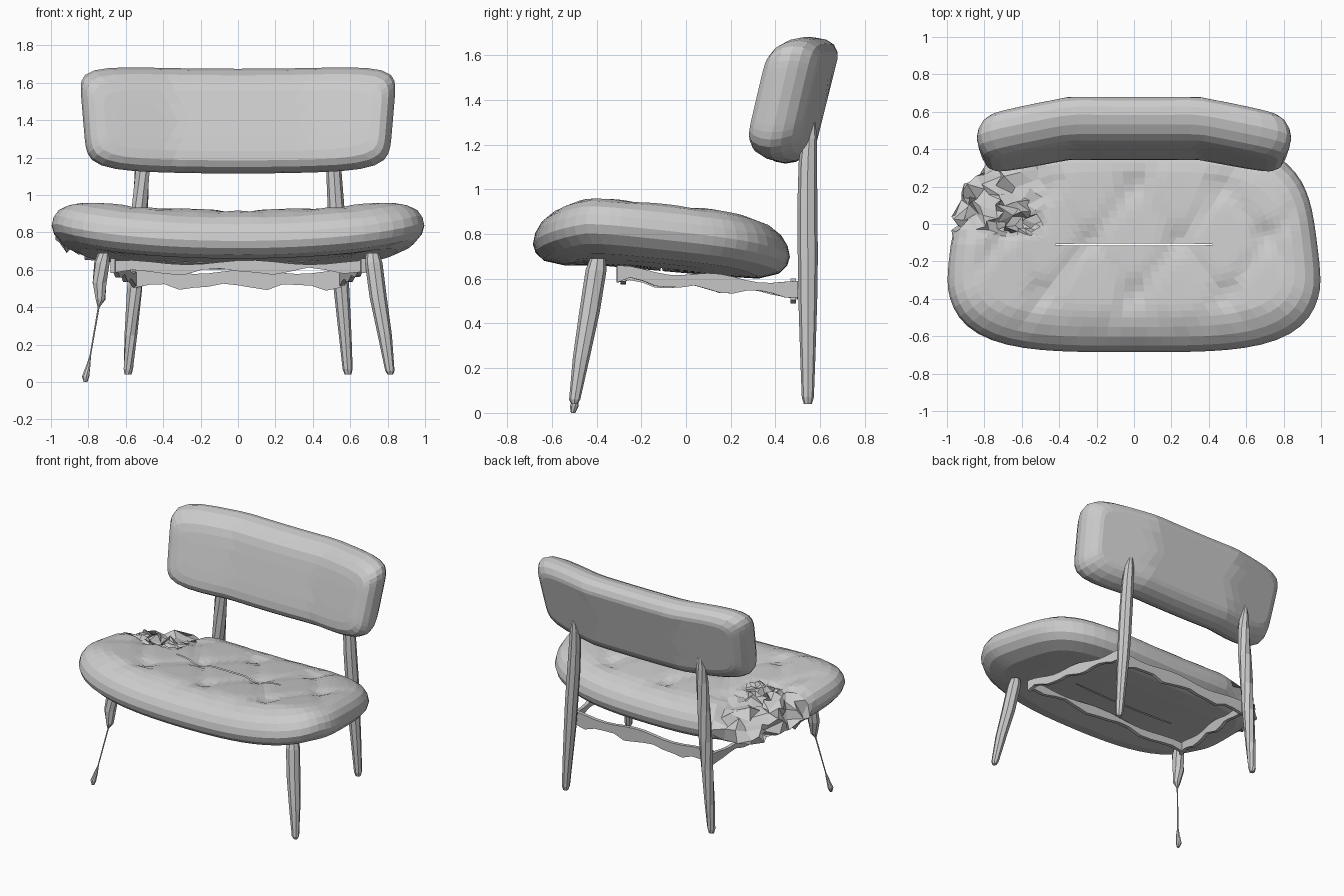
import bpy, bmesh, math, random
from mathutils import Vector

if "Cube" in bpy.data.objects:
    bpy.data.objects.remove(bpy.data.objects["Cube"])

random.seed(4)


def add_mesh(name, bm):
    bmesh.ops.remove_doubles(bm, verts=bm.verts, dist=0.0005)
    bmesh.ops.recalc_face_normals(bm, faces=bm.faces)
    me = bpy.data.meshes.new(name)
    bm.to_mesh(me)
    bm.free()
    ob = bpy.data.objects.new(name, me)
    bpy.context.collection.objects.link(ob)
    return ob


def loft(name, rings, caps=False):
    bm = bmesh.new()
    rows = [[bm.verts.new(p) for p in r] for r in rings]
    n = len(rows[0])
    for a, b in zip(rows, rows[1:]):
        for i in range(n):
            j = (i + 1) % n
            bm.faces.new((a[i], a[j], b[j], b[i]))
    if caps:
        bm.faces.new(rows[0])
        bm.faces.new(rows[-1])
    return add_mesh(name, bm)


def outline(a, b, power, count):
    """Rounded rectangle with half sizes a, b."""
    pts = []
    for i in range(count):
        t = 2 * math.pi * i / count
        c, s = math.cos(t), math.sin(t)
        r = (abs(c) ** power + abs(s) ** power) ** (-1 / power)
        pts.append((a * r * c, b * r * s))
    return pts


def cushion(name, a, b, power, count, profile, place):
    """Rings of (inset, depth), mapped to space by place(u, v, depth, inset)."""
    rings = [[place(u, v, d, inset) for u, v in outline(a - inset, b - inset, power, count)]
             for inset, d in profile]
    return loft(name, rings)


# Seat: tufted, tilted back, sides curling up, crumpled back left corner
buttons = [(0, 0.2), (0.46, 0.2), (-0.46, 0.2), (-0.23, -0.09), (0.23, -0.09), (0.7, -0.06),
           (-0.7, -0.06), (-0.5, -0.37), (0, -0.37), (0.5, -0.37)]


def tuft(x, y):
    dip = sum(0.022 * math.exp(-((x - bx) ** 2 + (y - by) ** 2) / 0.004) for bx, by in buttons)
    p, q = x / 0.48 + (y - 0.2) / 0.58, x / 0.48 - (y - 0.2) / 0.58
    crease = max(math.exp(-((k - round(k)) / 0.12) ** 2) for k in (p, q))
    return dip + 0.01 * crease


def place_seat(u, v, d, inset):
    x, y = u * 1.005, v - 0.11
    x *= 1 - 0.14 * max(0, y + 0.35) ** 1.2
    z = 0.74 + 0.07 * x * x - 0.09 * y + d
    z -= 0.2 * max(0, -0.45 - y)  # front edge rolls down
    if d > 0.1:
        z -= tuft(x, y) * min(1, inset / 0.22)
    if x < -0.45 and y > -0.08 and d > -0.06:
        k = min(1, (-0.45 - x) / 0.15) * min(1, (y + 0.08) / 0.1)
        x += k * random.uniform(-0.03, 0.05)
        y += k * random.uniform(-0.05, 0.01)
        z += k * (random.uniform(-0.05, 0.03) - 0.03)
    return x, y, z


seat_profile = [(0.57, -0.115), (0.3, -0.115), (0.14, -0.11), (0.05, -0.08), (0.012, -0.04), (0, 0.0),
                (0.01, 0.045), (0.035, 0.085), (0.08, 0.118), (0.135, 0.136)]
seat_profile += [(0.185 + 0.035 * i, 0.143) for i in range(12)]
cushion("seat", 1.0, 0.575, 3.7, 80, seat_profile, place_seat)


# Backrest: leaning pad with its outer thirds bent forward
def place_back(u, v, d, inset):
    z = 1.395 + v + 0.03 * u * u
    x = u * (1 + 0.1 * (z - 1.6))
    y = 0.515 + d + 0.25 * (z - 1.4) - 0.2 * max(0, abs(x) - 0.35)
    return x, y, z


back_profile = [(0.28, -0.13), (0.19, -0.13), (0.12, -0.128), (0.07, -0.12), (0.035, -0.095), (0.01, -0.05),
                (0, 0.0), (0.008, 0.045), (0.03, 0.085), (0.065, 0.11), (0.09, 0.117), (0.16, 0.117), (0.28, 0.117)]
cushion("backrest", 0.845, 0.28, 7, 72, back_profile, place_back)


# Legs: tapered eight sided rods along (x, y, z, radius) points
def leg(name, path, twist=0.0, sides=8):
    rings = []
    for k, (x, y, z, r) in enumerate(path):
        rings.append([(x + r * math.cos(t), y + r * math.sin(t), z) for t in
                      (2 * math.pi * i / sides + twist * k for i in range(sides))])
    return loft(name, rings, caps=True)


leg("front_leg_right", [(0.815, -0.5, 0.04, 0.014), (0.812, -0.498, 0.06, 0.025), (0.785, -0.468, 0.25, 0.038),
                        (0.75, -0.432, 0.45, 0.046), (0.725, -0.402, 0.64, 0.047), (0.72, -0.395, 0.69, 0.035)])
# Broken front leg: a stub, a thin strand and a foot scrap
leg("front_leg_left", [(-0.815, -0.505, 0.0, 0.01), (-0.815, -0.5, 0.03, 0.02), (-0.8, -0.49, 0.09, 0.012),
                       (-0.79, -0.48, 0.14, 0.004), (-0.745, -0.43, 0.4, 0.005), (-0.735, -0.425, 0.44, 0.026),
                       (-0.74, -0.415, 0.53, 0.04), (-0.727, -0.402, 0.64, 0.042), (-0.72, -0.395, 0.69, 0.03)], 0.2)
for side, s in (("right", 1), ("left", -1)):
    leg("back_leg_" + side,
        [(s * 0.588, 0.545, 0.04, 0.018), (s * 0.586, 0.545, 0.07, 0.027), (s * 0.573, 0.545, 0.25, 0.034),
         (s * 0.553, 0.545, 0.5, 0.042), (s * 0.54, 0.545, 0.7, 0.045), (s * 0.525, 0.543, 0.92, 0.045),
         (s * 0.513, 0.545, 1.12, 0.041), (s * 0.507, 0.552, 1.23, 0.034), (s * 0.505, 0.565, 1.3, 0.015)],
        0.35 if s < 0 else 0.0)


# Under-seat frame: thin rails with ragged edges
def rail(name, start, end, height, steps=14):
    a, b = Vector(start), Vector(end)
    bm = bmesh.new()
    rows = []
    for i in range(steps + 1):
        p = a.lerp(b, i / steps)
        low = 0.015 * math.sin(i * 1.3) + random.uniform(-0.008, 0.008)
        high = 0.012 * math.sin(i * 0.9 + 1)
        rows.append((bm.verts.new(p + Vector((0, 0, low))), bm.verts.new(p + Vector((0, 0, height + high)))))
    for p, q in zip(rows, rows[1:]):
        bm.faces.new((p[0], q[0], q[1], p[1]))
    ob = add_mesh(name, bm)
    mod = ob.modifiers.new("thickness", 'SOLIDIFY')
    mod.thickness = 0.025
    mod.offset = 0


rail("back_rail", (-0.55, 0.48, 0.51), (0.55, 0.48, 0.51), 0.08)
rail("front_rail", (-0.66, -0.28, 0.59), (0.66, -0.28, 0.59), 0.05)
for side, s in (("right", 1), ("left", -1)):
    rail("side_rail_" + side, (s * 0.67, -0.31, 0.59), (s * 0.55, 0.5, 0.52), 0.06)
